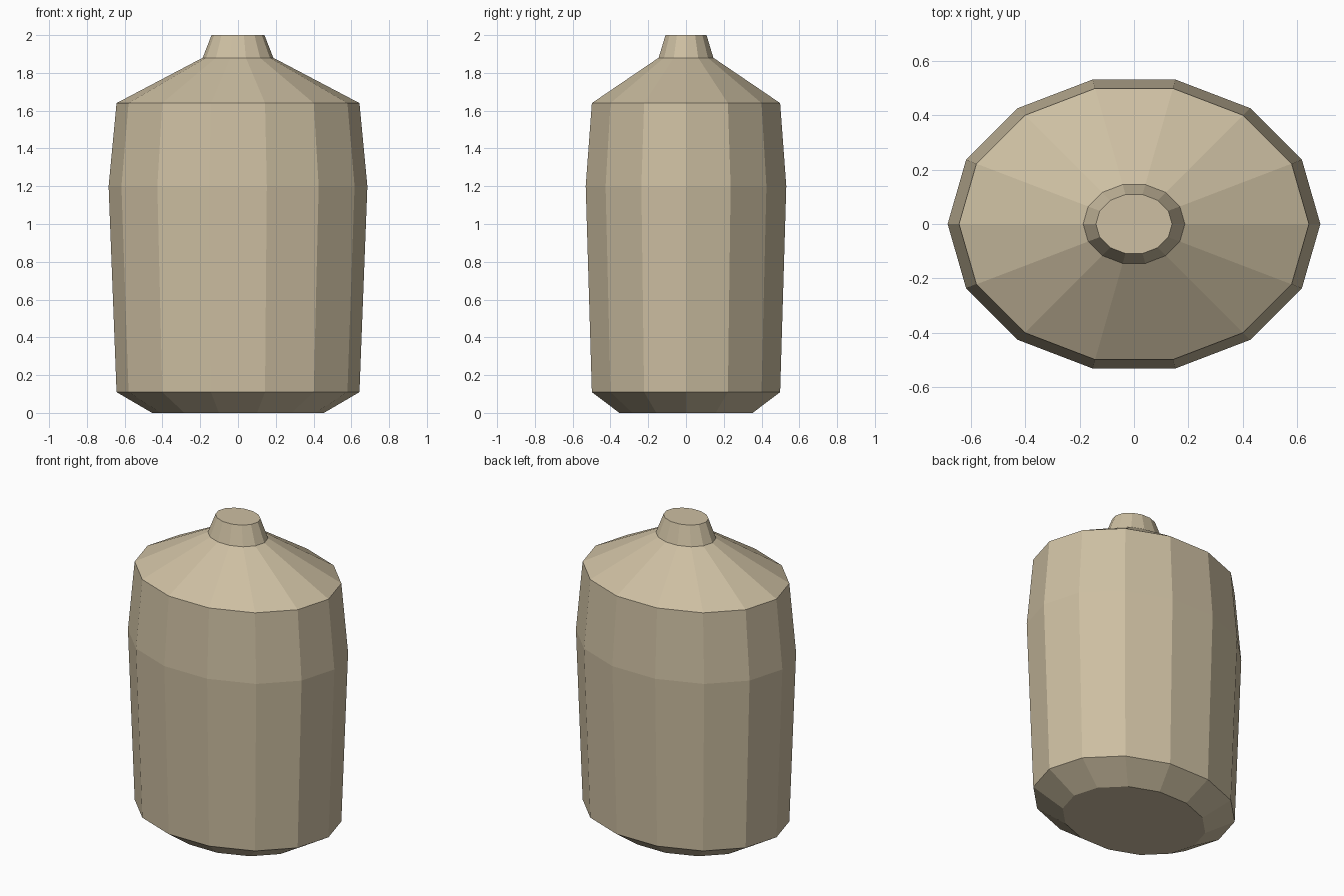
import bpy, bmesh
from math import cos, sin, pi

if "Cube" in bpy.data.objects:
    bpy.data.objects.remove(bpy.data.objects["Cube"])

SIDES = 14
DEPTH = 0.795  # oval depth relative to width

# Profile: half width, height
profile = [(0.455, 0.0), (0.643, 0.11), (0.685, 1.2),
           (0.643, 1.64), (0.187, 1.88), (0.14, 2.0)]

# Loft oval rings into a closed bottle
bm = bmesh.new()
rings = []
for r, z in profile:
    rings.append([bm.verts.new((r * cos(2 * pi * i / SIDES),
                                r * DEPTH * sin(2 * pi * i / SIDES), z))
                  for i in range(SIDES)])
for low, high in zip(rings, rings[1:]):
    for i in range(SIDES):
        j = (i + 1) % SIDES
        bm.faces.new((low[i], low[j], high[j], high[i]))

# Flat base and neck top
bm.faces.new(rings[0][::-1])
bm.faces.new(rings[-1])

mesh = bpy.data.meshes.new("bottle")
bm.to_mesh(mesh)
bm.free()
bottle = bpy.data.objects.new("bottle", mesh)
bpy.context.collection.objects.link(bottle)

# Tan colour
tan = bpy.data.materials.new("tan")
tan.diffuse_color = (0.61, 0.52, 0.36, 1)
tan.use_nodes = True
tan.node_tree.nodes["Principled BSDF"].inputs["Base Color"].default_value = tan.diffuse_color
mesh.materials.append(tan)
